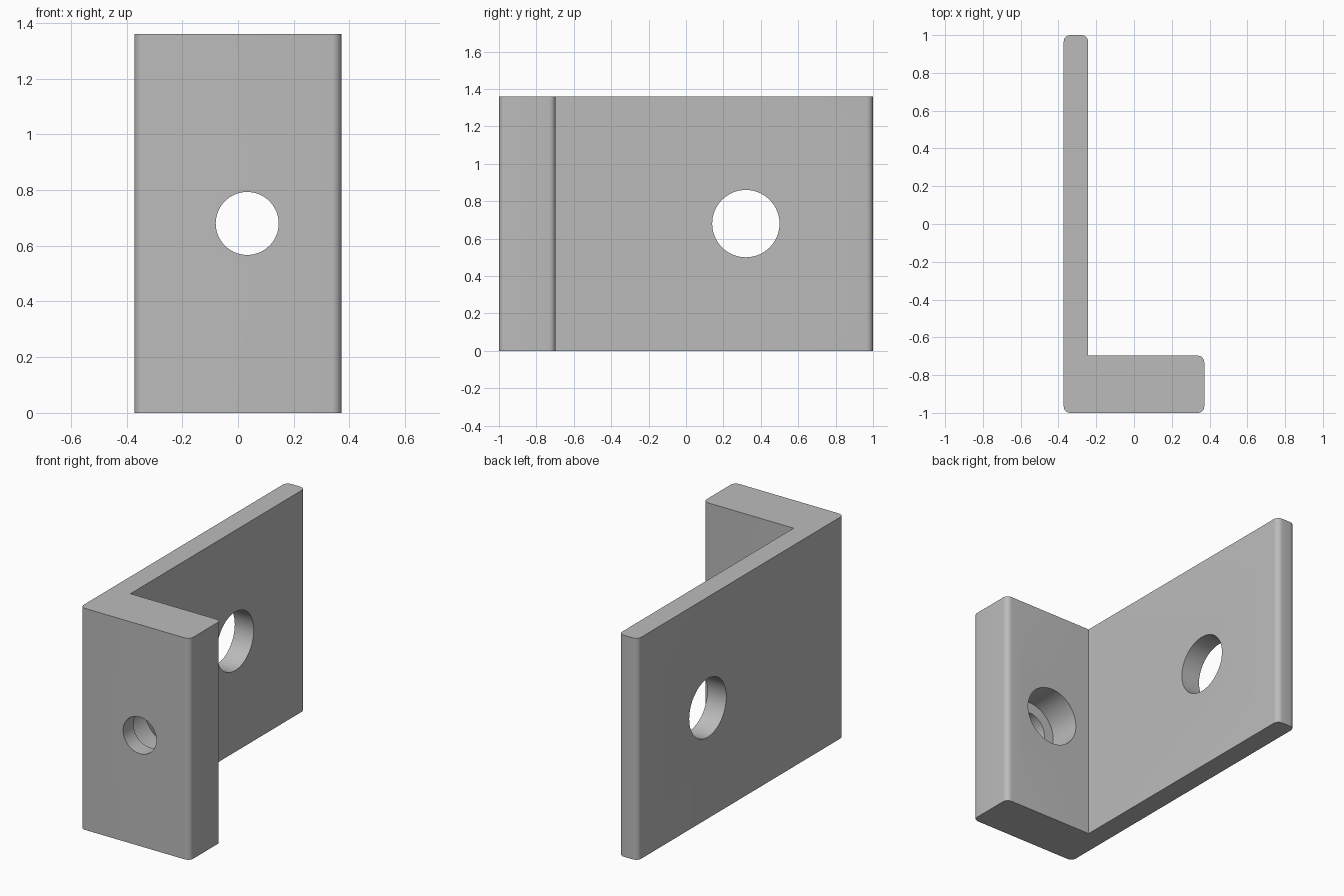
import bpy, bmesh
from math import pi, radians, sin, cos
from mathutils import Vector

if "Cube" in bpy.data.objects:
    bpy.data.objects.remove(bpy.data.objects["Cube"], do_unlink=True)

HEIGHT = 1.36
FILLET = 0.035

# Painted metal
grey = bpy.data.materials.new("grey_metal")
grey.use_nodes = True
colour = (0.5, 0.5, 0.5, 1)
grey.diffuse_color = colour
grey.node_tree.nodes["Principled BSDF"].inputs["Base Color"].default_value = colour


def rounded(points, radius, steps=8):
    """Round each right-angle corner flagged True."""
    out = []
    for i, (x, y, is_round) in enumerate(points):
        p = Vector((x, y))
        if not is_round:
            out.append(p)
            continue
        a = (Vector(points[i - 1][:2]) - p).normalized()
        b = (Vector(points[(i + 1) % len(points)][:2]) - p).normalized()
        centre = p + (a + b) * radius
        for k in range(steps + 1):
            t = k / steps * pi / 2
            out.append(centre - radius * (b * cos(t) + a * sin(t)))
    return out


def cut_hole(target, name, location, rotation, radius, depth):
    """Cut a round hole with a hidden cylinder."""
    bpy.ops.mesh.primitive_cylinder_add(vertices=64, radius=radius, depth=depth,
                                        location=location, rotation=rotation)
    cutter = bpy.context.object
    cutter.name = name
    cutter.data.materials.append(grey)
    mod = target.modifiers.new(name, "BOOLEAN")
    mod.operation = "DIFFERENCE"
    mod.solver = "EXACT"
    mod.object = cutter
    bpy.context.view_layer.objects.active = target
    bpy.ops.object.modifier_apply(modifier=mod.name)
    bpy.data.objects.remove(cutter, do_unlink=True)


# L-shaped bracket: thick front flange and thin side plate
profile = rounded([(-0.372, -1, True), (0.372, -1, True), (0.372, -0.697, True),
                   (-0.243, -0.697, False), (-0.243, 1, True), (-0.372, 1, True)], FILLET)
bm = bmesh.new()
base = bm.faces.new([bm.verts.new((p.x, p.y, 0)) for p in profile])
top = bmesh.ops.extrude_face_region(bm, geom=[base])
bmesh.ops.translate(bm, vec=(0, 0, HEIGHT),
                    verts=[v for v in top["geom"] if isinstance(v, bmesh.types.BMVert)])
bmesh.ops.recalc_face_normals(bm, faces=bm.faces)
mesh = bpy.data.meshes.new("angle_bracket")
bm.to_mesh(mesh)
bm.free()
bracket = bpy.data.objects.new("angle_bracket", mesh)
bpy.context.collection.objects.link(bracket)
mesh.materials.append(grey)

# Side plate hole, then flange bolt hole with its counterbore at the back
mid = HEIGHT / 2
cut_hole(bracket, "side_hole", (-0.31, 0.32, mid), (0, pi / 2, 0), 0.18, 0.4)
cut_hole(bracket, "bolt_hole", (0.033, -0.85, mid), (pi / 2, 0, 0), 0.113, 0.5)
cut_hole(bracket, "counterbore", (0.033, -0.75, mid), (pi / 2, 0, 0), 0.18, 0.3)

# Smooth fillets and bores, sharp edges elsewhere
bpy.ops.object.select_all(action="DESELECT")
bracket.select_set(True)
bpy.context.view_layer.objects.active = bracket
bpy.ops.object.shade_smooth_by_angle(angle=radians(30))
